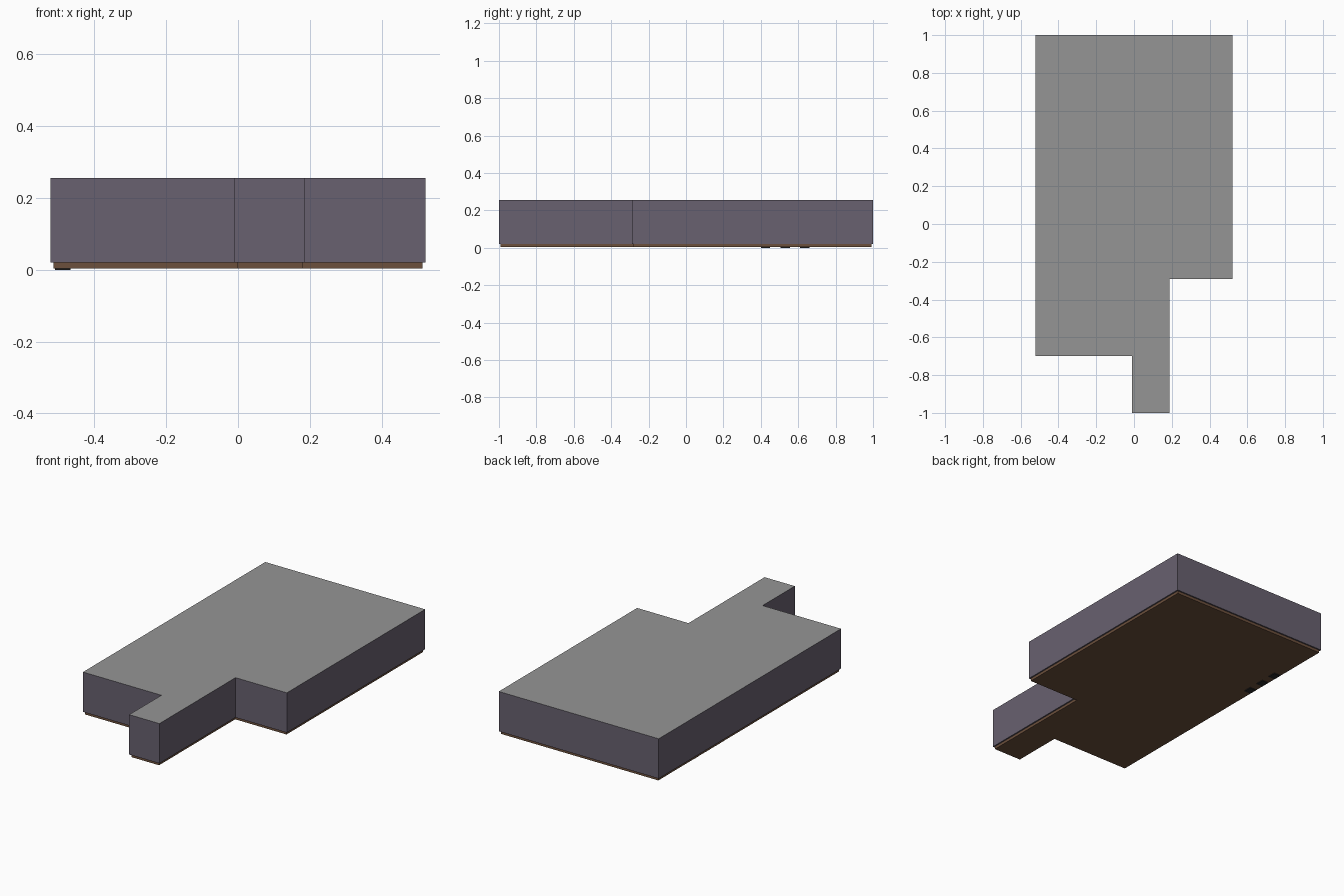
import bpy
import bmesh

if "Cube" in bpy.data.objects:
    bpy.data.objects.remove(bpy.data.objects["Cube"])

# Floor plan outline, counter-clockwise seen from above
PLAN = [(-0.522, 1), (-0.522, -0.70), (-0.01, -0.70), (-0.01, -1),
        (0.187, -1), (0.187, -0.29), (0.522, -0.29), (0.522, 1)]
WALL_BOTTOM, TOP = 0.02, 0.255


def material(name, rgb):
    mat = bpy.data.materials.new(name)
    mat.diffuse_color = (*rgb, 1)
    mat.use_nodes = True
    mat.node_tree.nodes["Principled BSDF"].inputs["Base Color"].default_value = mat.diffuse_color
    return mat


def inset(points, d):
    """Move every edge of a right-angled outline inwards by d."""
    result = []
    n = len(points)
    for i, (x, y) in enumerate(points):
        for a, b in ((points[i - 1], points[i]), (points[i], points[(i + 1) % n])):
            dx, dy = b[0] - a[0], b[1] - a[1]
            length = abs(dx) + abs(dy)
            x -= d * dy / length
            y += d * dx / length
        result.append((x, y))
    return result


def finish(name, bm, mat):
    mesh = bpy.data.meshes.new(name)
    bm.to_mesh(mesh)
    bm.free()
    mesh.materials.append(mat)
    obj = bpy.data.objects.new(name, mesh)
    bpy.context.collection.objects.link(obj)
    return obj


def ring(bm, points, z):
    return [bm.verts.new((x, y, z)) for x, y in points]


def bridge(bm, a, b):
    n = len(a)
    for i in range(n):
        j = (i + 1) % n
        bm.faces.new((a[i], a[j], b[j], b[i]))


def prism(name, points, z0, z1, mat):
    bm = bmesh.new()
    low, high = ring(bm, points, z0), ring(bm, points, z1)
    bridge(bm, low, high)
    bm.faces.new(low[::-1])
    bm.faces.new(high)
    return finish(name, bm, mat)


def box(name, x0, x1, y0, y1, z0, z1, mat):
    return prism(name, [(x0, y0), (x1, y0), (x1, y1), (x0, y1)], z0, z1, mat)


wall_mat = material("wall_paint", (0.14, 0.12, 0.16))
ceiling_mat = material("ceiling_grey", (0.30, 0.30, 0.30))
floor_mat = material("floor_brown", (0.15, 0.08, 0.045))
dark_mat = material("dark_trim", (0.02, 0.02, 0.02))

# Outer walls: hollow shell with a narrow rim below
bm = bmesh.new()
inner = inset(PLAN, 0.012)
inner_top, inner_low = ring(bm, inner, TOP - 0.003), ring(bm, inner, WALL_BOTTOM)
outer_low, outer_top = ring(bm, PLAN, WALL_BOTTOM), ring(bm, PLAN, TOP)
bridge(bm, inner_top, inner_low)
bridge(bm, inner_low, outer_low)
bridge(bm, outer_low, outer_top)
finish("outer_walls", bm, wall_mat)

# Ceiling closing the shell
bm = bmesh.new()
bm.faces.new(ring(bm, PLAN, TOP))
finish("ceiling", bm, ceiling_mat)

# Floor slab, slightly smaller than the walls
prism("floor", inset(PLAN, 0.008), 0.004, WALL_BOTTOM, floor_mat)

# Inner partition wall
box("partition_wall", 0.292, 0.302, -0.28, 0.59, WALL_BOTTOM, TOP - 0.002, wall_mat)

# Three small pads under the floor along the left side
for i, y in enumerate((0.425, 0.53, 0.635)):
    box(f"floor_pad_{i + 1}", -0.51, -0.467, y - 0.025, y + 0.025, 0, 0.006, dark_mat)
